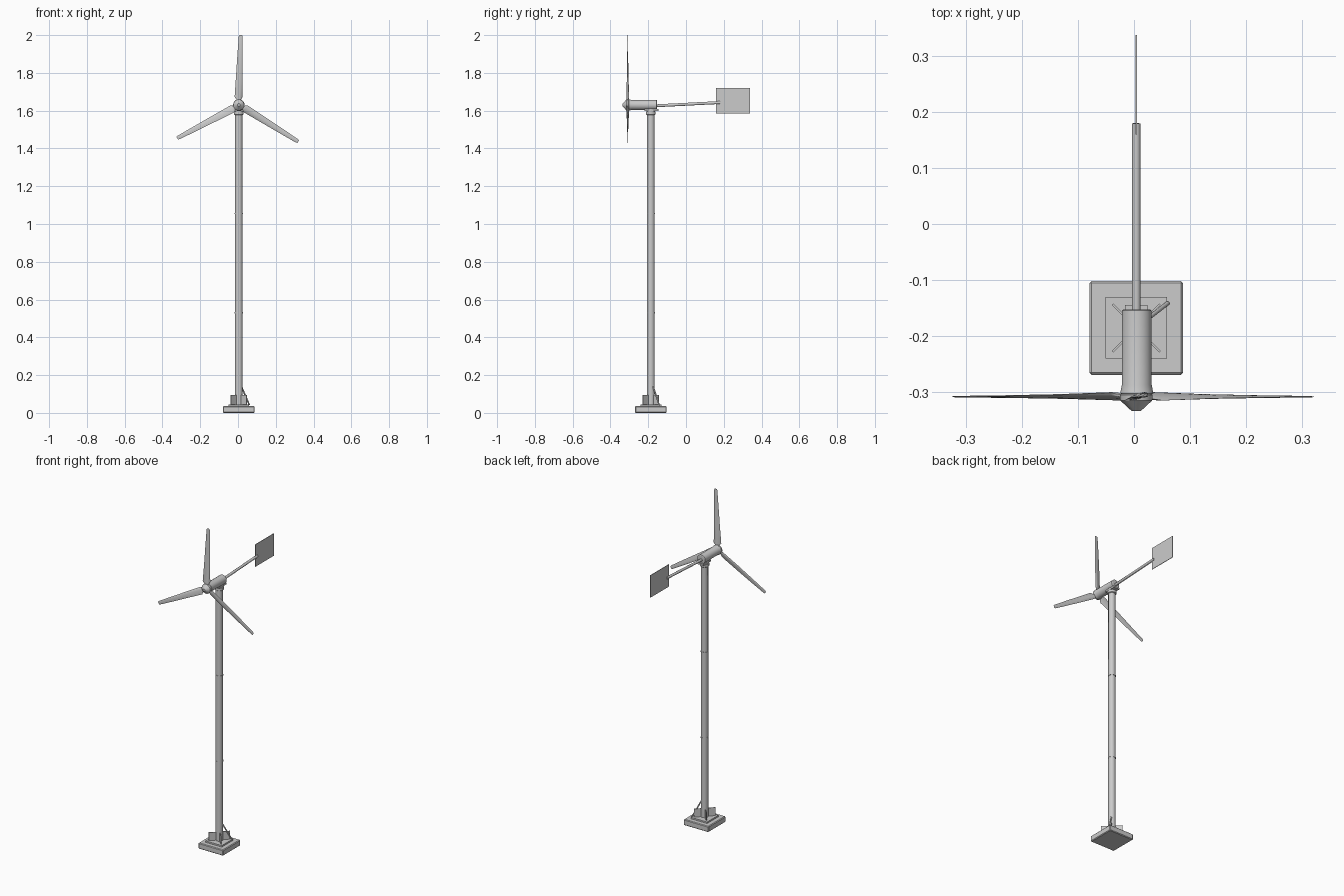
import bpy, bmesh, math
from mathutils import Vector, Matrix

if "Cube" in bpy.data.objects:
    bpy.data.objects.remove(bpy.data.objects["Cube"])

CX, CY = 0.004, -0.186      # pole axis
HZ = 1.63                   # rotor axis height


def finish(name, bm, smooth=None):
    bmesh.ops.recalc_face_normals(bm, faces=bm.faces)
    me = bpy.data.meshes.new(name)
    bm.to_mesh(me)
    bm.free()
    ob = bpy.data.objects.new(name, me)
    bpy.context.collection.objects.link(ob)
    if smooth:
        bpy.ops.object.select_all(action='DESELECT')
        ob.select_set(True)
        bpy.context.view_layer.objects.active = ob
        bpy.ops.object.shade_smooth_by_angle(angle=math.radians(smooth))
    return ob


def box(name, center, size, rot=0, bevel=0):
    bm = bmesh.new()
    m = Matrix.Translation(center) @ Matrix.Rotation(rot, 4, 'Z') @ Matrix.Diagonal((*size, 1))
    bmesh.ops.create_cube(bm, size=1, matrix=m)
    if bevel:
        bmesh.ops.bevel(bm, geom=bm.edges[:], offset=bevel, segments=1, affect='EDGES')
    return finish(name, bm)


def loft(bm, rings):
    rows = [[bm.verts.new(p) for p in r] for r in rings]
    n = len(rows[0])
    for a, b in zip(rows, rows[1:]):
        for i in range(n):
            bm.faces.new((a[i], a[(i + 1) % n], b[(i + 1) % n], b[i]))
    bm.faces.new(rows[0])
    bm.faces.new(rows[-1])


def lathe(name, origin, axis, profile, n=16, smooth=30):
    # profile: (distance along axis, radius)
    q = Vector(axis).to_track_quat('Z', 'Y')
    bm = bmesh.new()
    loft(bm, [[Vector(origin) + q @ Vector((r * math.cos(2 * math.pi * (i + .5) / n),
                                            r * math.sin(2 * math.pi * (i + .5) / n), d))
               for i in range(n)] for d, r in profile])
    return finish(name, bm, smooth)


def rod(name, a, b, r, n=10):
    d = Vector(b) - Vector(a)
    return lathe(name, a, d, [(0, r), (d.length, r)], n, 40)


# Footing
box("footing", (CX, CY, 0.018), (0.168, 0.168, 0.036), bevel=0.004)
box("base_plate", (CX, CY, 0.040), (0.11, 0.11, 0.010))
for k in range(4):
    a = math.radians(45 + 90 * k)
    box(f"base_gusset_{k}", (CX + 0.036 * math.cos(a), CY + 0.036 * math.sin(a), 0.069),
        (0.048, 0.004, 0.052), rot=a)
rod("cable_conduit", (CX + 0.056, CY + 0.044, 0.042), (CX + 0.012, CY + 0.010, 0.145), 0.004)

# Mast with joint rings
lathe("mast", (CX, CY, 0.04), (0, 0, 1), [(0, 0.021), (1.55, 0.0205)], 12, 35)
for k, z in enumerate((0.53, 1.055)):
    lathe(f"mast_joint_{k}", (CX, CY, z - 0.003), (0, 0, 1), [(0, 0.0225), (0.006, 0.0225)], 12, 35)

# Yaw bearing
lathe("yaw_bearing", (CX, CY, 1.578), (0, 0, 1),
      [(0, 0.022), (0.003, 0.026), (0.018, 0.026), (0.018, 0.021), (0.036, 0.021)], 16)
box("yaw_saddle", (CX, CY + 0.004, 1.604), (0.040, 0.074, 0.010))

# Nacelle and spinner
lathe("nacelle", (CX + 0.001, -0.153, HZ), (0, -1, 0),
      [(0, 0.024), (0.002, 0.027), (0.135, 0.027), (0.150, 0.030), (0.152, 0.027)], 20)
lathe("spinner", (CX, -0.303, HZ), (0, -1, 0),
      [(0, 0.027), (0.003, 0.030), (0.013, 0.029), (0.022, 0.019), (0.032, 0.008)], 16)

# Tail boom and vane
rod("tail_boom", (CX, -0.156, 1.626), (CX, 0.18, 1.643), 0.0078, 12)
box("tail_vane", (CX, 0.249, 1.652), (0.003, 0.178, 0.136))

# Blades: (span, left edge, right edge, thickness, twist)
stations = [(0.008, -0.008, 0.008, 0.012, 20), (0.026, -0.010, 0.012, 0.011, 20),
            (0.042, -0.023, 0.021, 0.008, 18), (0.15, -0.015, 0.021, 0.006, 10),
            (0.27, -0.007, 0.021, 0.004, 5), (0.362, 0.0, 0.021, 0.003, 2),
            (0.370, 0.003, 0.018, 0.002, 2)]
section = [(0, 0), (0.2, -0.35), (0.6, -0.5), (0.9, -0.35), (1, 0), (0.9, 0.35), (0.6, 0.4), (0.2, 0.2)]
for k in range(3):
    turn = Matrix.Translation((CX, -0.309, HZ)) @ Matrix.Rotation(math.radians(120 * k), 4, 'Y')
    rings = []
    for z, x0, x1, t, tw in stations:
        mid = (x0 + x1) / 2
        rot = Matrix.Rotation(math.radians(tw), 3, 'Z')
        rings.append([turn @ (rot @ Vector(((u - .5) * (x1 - x0), v * t, 0)) + Vector((mid, 0, z)))
                      for u, v in section])
    bm = bmesh.new()
    loft(bm, rings)
    finish(f"rotor_blade_{k}", bm, 40)
